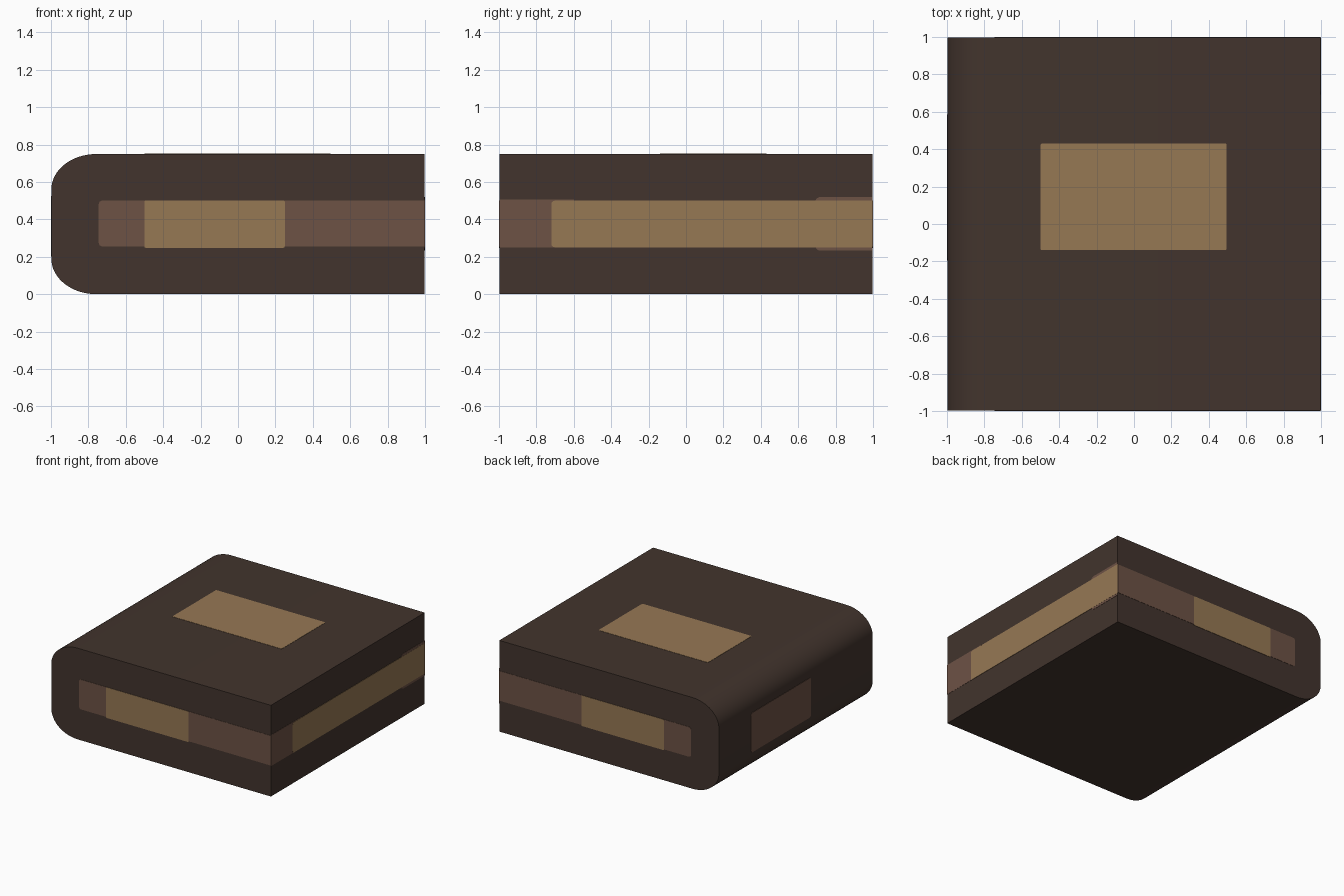
import bpy, bmesh, math
from mathutils import Vector

if "Cube" in bpy.data.objects:
    bpy.data.objects.remove(bpy.data.objects["Cube"])


def material(name, rgb):
    # sRGB 0-255 to linear
    lin = [((c / 255 + 0.055) / 1.055) ** 2.4 for c in rgb]
    m = bpy.data.materials.new(name)
    m.diffuse_color = (*lin, 1)
    m.use_nodes = True
    m.node_tree.nodes["Principled BSDF"].inputs["Base Color"].default_value = m.diffuse_color
    return m


DARK = material("dark brown", (66, 52, 45))
MID = material("reddish brown", (109, 82, 69))
TAN = material("tan", (150, 120, 84))


def prism(name, outline, offset, mat):
    """Extrude a closed outline of 3D points along offset."""
    bm = bmesh.new()
    face = bm.faces.new([bm.verts.new(p) for p in outline])
    ext = bmesh.ops.extrude_face_region(bm, geom=[face])
    moved = [v for v in ext["geom"] if isinstance(v, bmesh.types.BMVert)]
    bmesh.ops.translate(bm, verts=moved, vec=Vector(offset))
    bmesh.ops.recalc_face_normals(bm, faces=bm.faces)
    me = bpy.data.meshes.new(name)
    bm.to_mesh(me)
    bm.free()
    me.materials.append(mat)
    ob = bpy.data.objects.new(name, me)
    bpy.context.collection.objects.link(ob)
    return ob


def rounded(u0, u1, v0, v1, r0, r1):
    """2D rectangle with corner radius r0 on the u0 end and r1 on the u1 end."""
    pts = []
    for u, v, r, su, sv, start in ((u1, v1, r1, -1, -1, 0), (u0, v1, r0, 1, -1, 90),
                                   (u0, v0, r0, 1, 1, 180), (u1, v0, r1, -1, 1, 270)):
        if r == 0:
            pts.append((u, v))
            continue
        for i in range(5):
            a = math.radians(start + 22.5 * i)
            pts.append((u + su * r + r * math.cos(a), v + sv * r + r * math.sin(a)))
    return pts


# Which way each side faces, and how its 2D outline is placed in space
SIDES = {
    "front": ((0, -1, 0), lambda u, v: (u, -0.998, v)),
    "back": ((0, 1, 0), lambda u, v: (u, 0.998, v)),
    "right": ((1, 0, 0), lambda u, v: (0.998, u, v)),
    "left": ((-1, 0, 0), lambda u, v: (-0.998, u, v)),
    "top": ((0, 0, 1), lambda u, v: (u, v, 0.748)),
}


def patch(name, side, rect, mat, r0=0.02, r1=0.02, height=0.002):
    normal, place = SIDES[side]
    outline = [place(u, v) for u, v in rounded(*rect, r0, r1)]
    return prism(name, outline, Vector(normal) * (height + 0.001), mat)


# Block with elliptical rounding along its left edges
RX, RZ, H, E = 0.24, 0.19, 0.749, 0.998
profile = [(E, -E, 0), (E, -E, H)]
for cz, start in ((H - RZ, 90), (RZ, 180)):
    for i in range(17):
        a = math.radians(start + 90 * i / 16)
        profile.append((-E + RX + RX * math.cos(a), -E, cz + RZ * math.sin(a)))
body = prism("block_body", profile, (0, 2 * E, 0), DARK)
bpy.context.view_layer.objects.active = body
body.select_set(True)
bpy.ops.object.shade_smooth_by_angle(angle=math.radians(30))

# Matching bands on front and back
for side in ("front", "back"):
    patch(side + "_band", side, (-0.745, 0.998, 0.255, 0.5), MID, r1=0, height=0.001)
    patch(side + "_panel", side, (-0.5, 0.25, 0.248, 0.5), TAN, 0.006, 0.006)

# Right side band, its wider end and the long tan panel
patch("right_band", "right", (-0.998, -0.6, 0.25, 0.505), MID, 0, 0, 0.0006)
patch("right_band_end", "right", (0.69, 0.998, 0.232, 0.52), MID, 0.03, 0, 0.001)
patch("right_panel", "right", (-0.72, 0.998, 0.25, 0.5), TAN, 0.02, 0)

# Left and top patches
patch("left_patch", "left", (-0.195, 0.585, 0.2, 0.525), MID)
patch("top_panel", "top", (-0.5, 0.495, -0.14, 0.43), TAN, 0.008, 0.008)
